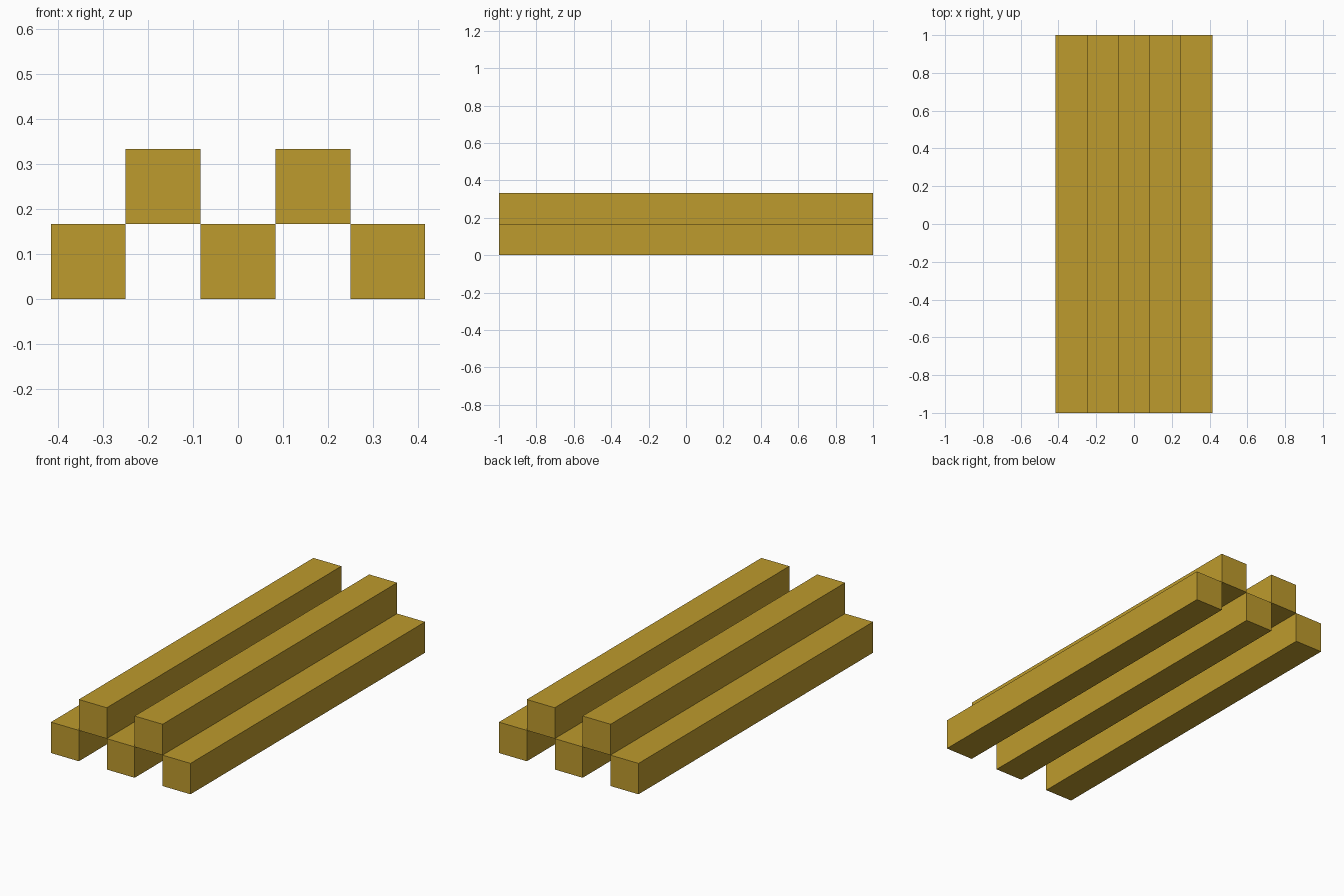
import bpy

cube = bpy.data.objects.get("Cube")
if cube:
    bpy.data.objects.remove(cube, do_unlink=True)

# Golden timber colour
GOLD = (0.515, 0.328, 0.026, 1.0)
gold = bpy.data.materials.new("golden_wood")
gold.use_nodes = True
gold.diffuse_color = GOLD
gold.node_tree.nodes["Principled BSDF"].inputs["Base Color"].default_value = GOLD

SIDE = 1 / 6      # square section of each beam
LENGTH = 2.0


def beam(name, column, row):
    """Square beam along y, placed by column (0 = centre) and row (0 = ground)."""
    bpy.ops.mesh.primitive_cube_add(
        size=1, location=(column * SIDE, 0, (row + 0.5) * SIDE))
    obj = bpy.context.object
    obj.name = name
    obj.scale = (SIDE, LENGTH, SIDE)
    bpy.ops.object.transform_apply(location=False, rotation=False, scale=True)
    obj.data.materials.append(gold)


# Three beams on the ground, two bridging the gaps above
for name, column, row in (
    ("lower_beam_right", -2, 0),
    ("lower_beam_middle", 0, 0),
    ("lower_beam_left", 2, 0),
    ("upper_beam_right", -1, 1),
    ("upper_beam_left", 1, 1),
):
    beam(name, column, row)
